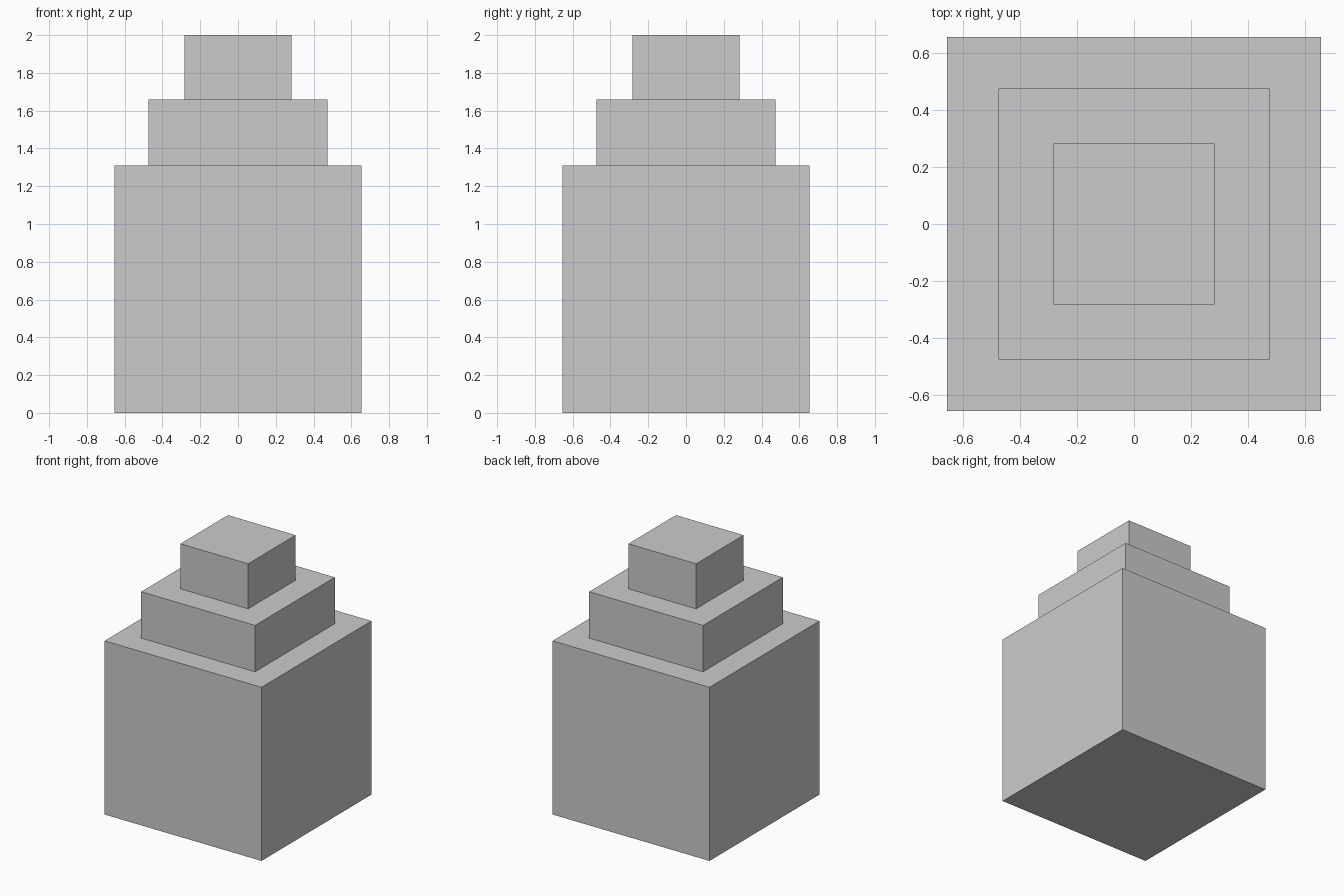
import bpy

# Remove the default cube
cube = bpy.data.objects.get("Cube")
if cube:
    bpy.data.objects.remove(cube, do_unlink=True)

# Single grey material
GREY = (0.6, 0.6, 0.6, 1.0)
grey = bpy.data.materials.new("plain_grey")
grey.use_nodes = True
grey.diffuse_color = GREY
for node in grey.node_tree.nodes:
    if node.type == 'BSDF_PRINCIPLED':
        node.inputs["Base Color"].default_value = GREY


def add_tier(name, width, bottom, top):
    """Square block spanning the given heights, centred on the z axis."""
    bpy.ops.mesh.primitive_cube_add(size=1, location=(0, 0, (bottom + top) / 2))
    tier = bpy.context.object
    tier.name = tier.data.name = name
    tier.scale = (width, width, top - bottom)
    bpy.ops.object.transform_apply(location=False, rotation=False, scale=True)
    tier.data.materials.append(grey)
    return tier


# Stacked tiers, from the ground up
add_tier("base_block", 1.31, 0, 1.31)
add_tier("middle_block", 0.95, 1.31, 1.66)
add_tier("top_block", 0.565, 1.66, 2)
